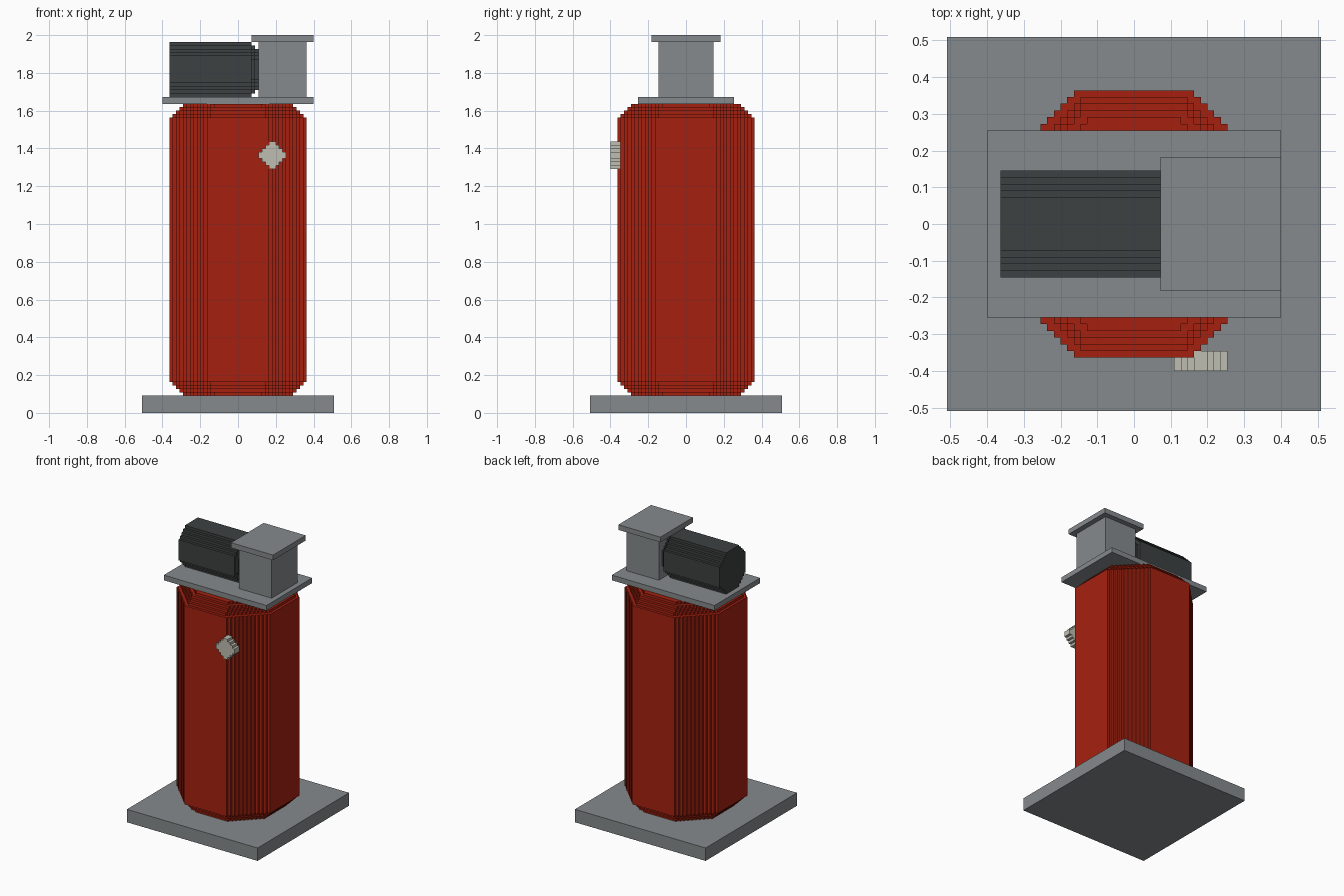
import bpy
import bmesh
import math
from mathutils import Vector

U = 2 / 110  # size of one grid step

if "Cube" in bpy.data.objects:
    bpy.data.objects.remove(bpy.data.objects["Cube"], do_unlink=True)


def make_material(name, rgb):
    mat = bpy.data.materials.new(name)
    mat.use_nodes = True
    mat.diffuse_color = (*rgb, 1)
    mat.node_tree.nodes["Principled BSDF"].inputs["Base Color"].default_value = (*rgb, 1)
    return mat


grey = make_material("steel grey", (0.235, 0.255, 0.265))
red = make_material("tank red", (0.375, 0.015, 0.005))
dark = make_material("motor dark grey", (0.046, 0.053, 0.053))
cream = make_material("gauge cream", (0.52, 0.51, 0.44))


def finish(bm, name, mat):
    mesh = bpy.data.meshes.new(name)
    bm.to_mesh(mesh)
    bm.free()
    mesh.materials.append(mat)
    obj = bpy.data.objects.new(name, mesh)
    bpy.context.collection.objects.link(obj)


def box(name, mat, low, high):
    """Box between two corners given in grid steps."""
    bm = bmesh.new()
    bmesh.ops.create_cube(bm, size=1)
    for v in bm.verts:
        v.co = [U * (a + (b - a) * (c + 0.5)) for a, b, c in zip(low, high, v.co)]
    finish(bm, name, mat)


def stepped_drum(name, mat, axis, centre, layers, corner):
    """Stack of stair-edged prisms; each layer is (start, end, radius)."""
    bm = bmesh.new()
    order = {"x": (2, 0, 1), "y": (0, 2, 1), "z": (0, 1, 2)}[axis]

    def place(p):
        return Vector([p[i] for i in order])

    def quad(points, normal):
        face = bm.faces.new([bm.verts.new((place(p) + Vector(centre)) * U) for p in points])
        face.normal_update()
        if face.normal.dot(place(normal)) < 0:
            face.normal_flip()

    def half_width(r, row):
        return min(r, math.floor(r * corner) - row) if row < r else 0

    def terrace(t, inner, outer, direction):
        # Exposed flat area between two neighbouring outlines
        for row in range(outer):
            a, b = half_width(inner, row), half_width(outer, row)
            if b <= a:
                continue
            for su in (-1, 1):
                for sv in (-1, 1):
                    quad([(su * a, sv * row, t), (su * b, sv * row, t),
                          (su * b, sv * (row + 1), t), (su * a, sv * (row + 1), t)],
                         (0, 0, direction))

    previous = 0
    for start, end, r in layers:
        if r > previous:
            terrace(start, previous, r, -1)
        else:
            terrace(start, r, previous, 1)
        # Stair walls: one wide flat, then single steps to each side
        flat = math.floor(r * corner) - r + 1
        spans = [(-flat, flat)]
        for j in range(flat, r):
            spans += [(j, j + 1), (-j - 1, -j)]
        for lo, hi in spans:
            row = 0 if lo == -flat and hi == flat else min(abs(lo), abs(hi))
            w = half_width(r, row)
            for s in (-1, 1):
                quad([(s * w, lo, start), (s * w, hi, start),
                      (s * w, hi, end), (s * w, lo, end)], (s, 0, 0))
                quad([(lo, s * w, start), (hi, s * w, start),
                      (hi, s * w, end), (lo, s * w, end)], (0, s, 0))
        previous = r
    terrace(layers[-1][1], 0, previous, 1)
    bmesh.ops.remove_doubles(bm, verts=bm.verts, dist=U / 100)
    finish(bm, name, mat)


OCTAGON, DIAMOND = math.sqrt(2), 1

# Base slab and tank with stepped shoulders
box("base_slab", grey, (-28, -28, 0), (28, 28, 5))
shoulder = range(16, 20)
tank_layers = [(r - 11, r - 10, r) for r in shoulder]
tank_layers.append((9, 86, 20))
tank_layers += [(105 - r, 106 - r, r) for r in reversed(shoulder)]
stepped_drum("tank", red, "z", (0, 0, 0), tank_layers, OCTAGON)

# Head assembly on top of the tank
box("top_plate", grey, (-22, -14, 90), (22, 14, 92))
box("head_block", grey, (6, -8, 92), (20, 8, 108))
box("head_cap", grey, (4, -10, 108), (22, 10, 110))
stepped_drum("motor", dark, "x", (0, 0, 100),
             [(-20, 4, 8), (4, 5, 7), (5, 6, 6)], OCTAGON)

# Pressure gauge on the front
stepped_drum("gauge", cream, "y", (10, 0, 75), [(-22, -19, 4)], DIAMOND)
